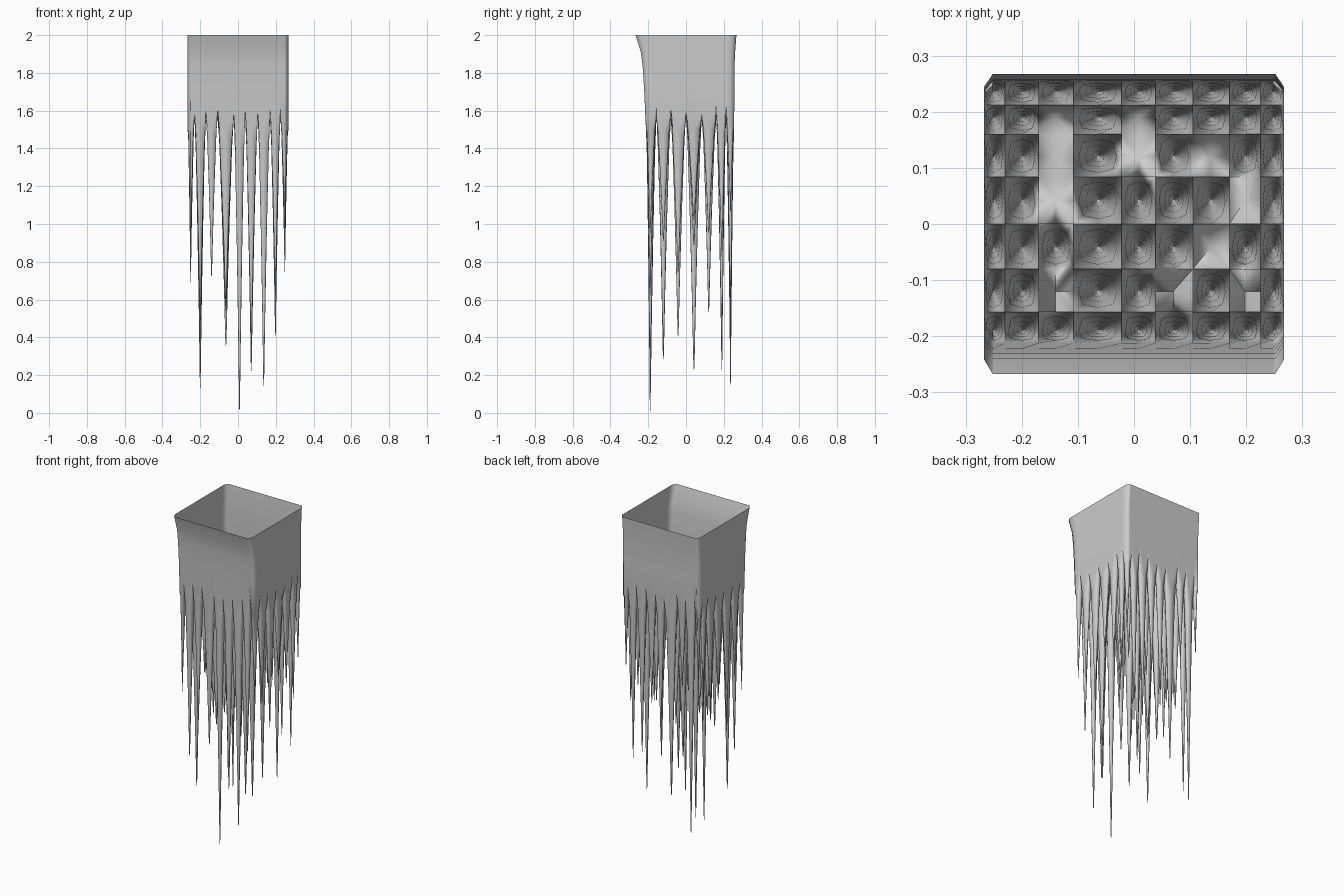
import bpy, bmesh, math, random

if "Cube" in bpy.data.objects:
    bpy.data.objects.remove(bpy.data.objects["Cube"])
random.seed(4)

# grid of icicle cells (boundaries and tip positions)
XB = [-.267, -.23, -.17, -.108, -.022, .038, .105, .17, .225, .267]
YB = [-.212, -.157, -.08, 0, .084, .16, .212, .255]
XT = [-.251, -.2, -.14, -.064, .008, .07, .136, .198, .248]
YT = [-.19, -.12, -.042, .042, .12, .19, .236]
NX, NY = len(XT), len(YT)

# known tip heights, keyed by (column, row)
TIPS = {(0, 0): .88, (1, 0): .49, (2, 0): .72, (3, 0): .6, (4, 0): 0, (5, 0): .36,
        (6, 0): .14, (7, 0): .62, (8, 0): .95, (1, 1): .28, (6, 1): .31, (5, 3): .22,
        (8, 2): .74, (7, 2): .4, (6, 5): .3, (7, 6): .5, (8, 6): 1.06, (1, 5): .22,
        (3, 4): .53, (3, 6): .35, (1, 6): .13, (0, 2): .68}
# cells that are only shallow hollows
SHALLOW = {(2, 5), (2, 4), (2, 3), (4, 5), (4, 4), (6, 4), (7, 3), (6, 2),
           (5, 1), (7, 1), (2, 1)}

bm = bmesh.new()
cache = {}


def node(i, j):
    """Shared ridge vertex on a half-step lattice: even = cell corner, odd = edge middle."""
    if (i, j) not in cache:
        def pos(k, B, T):
            return B[k // 2] if k % 2 == 0 else T[k // 2]
        x, y = pos(i, XB, XT), pos(j, YB, YT)
        edge_x, edge_y = i in (0, 2 * NX), j in (0, 2 * NY)
        corner = i % 2 == 0 and j % 2 == 0
        touching = {((i - a) // 2, (j - b) // 2) for a in (0, 1) for b in (0, 1)}
        if edge_x and edge_y:
            x, y, z = x * .95, y * .99, 1.5
        elif edge_x or edge_y:
            z = random.uniform(1.59, 1.66) if corner else 1.5
        elif len(touching & SHALLOW) > 1:
            z = 1.55                                   # neighbouring hollows join up
        else:
            z = random.uniform(1.62, 1.7) if corner else random.uniform(1.55, 1.61)
        cache[i, j] = bm.verts.new((x, y, z))
    return cache[i, j]


def bridge(a, b):
    for k in range(len(a)):
        m = (k + 1) % len(a)
        bm.faces.new((a[k], b[k], b[m], a[m]))


def fan(ring, tip):
    for k in range(len(ring)):
        bm.faces.new((ring[k], tip, ring[(k + 1) % len(ring)]))


AROUND = [(0, 0), (1, 0), (2, 0), (2, 1), (2, 2), (1, 2), (0, 2), (0, 1)]

# hollow icicles hanging from every cell
for c in range(NX):
    for r in range(NY):
        rim = [node(2 * c + a, 2 * r + b) for a, b in AROUND]
        tx, ty = XT[c], YT[r]
        if (c, r) in SHALLOW:
            fan(rim, bm.verts.new((tx, ty, 1.53)))
            continue
        outer = c in (0, NX - 1)
        tz = TIPS.get((c, r), random.uniform(.8, 1.15) if outer else random.uniform(.55, 1.05))
        prev = rim
        for t, s in ((.14, .78), (.42, .5), (.72, .25), (.98, .07)):
            z = 1.58 + (tz - 1.58) * t
            ring = []
            for k, v in enumerate(rim):
                q = s * (.8 if k % 2 == 0 else 1)      # pull corners in: square to round
                ring.append(bm.verts.new((tx + (v.co.x - tx) * q, ty + (v.co.y - ty) * q, z)))
            bridge(prev, ring)
            prev = ring
        fan(prev, bm.verts.new((tx, ty, tz)))

# four walls rising to the open, flared top
border = ([(i, 0) for i in range(2 * NX)] + [(2 * NX, j) for j in range(2 * NY)]
          + [(i, 2 * NY) for i in range(2 * NX, 0, -1)] + [(0, j) for j in range(2 * NY, 0, -1)])
prev = [node(i, j) for i, j in border]
base = [v.co.copy() for v in prev]
for z, front, back in ((1.72, -.222, .256), (1.84, -.23, .257), (1.91, -.239, .26), (2, -.267, .267)):
    ring = []
    for (i, j), p in zip(border, base):
        f = (p.y - YB[0]) / (YB[-1] - YB[0])
        if j in (0, 2 * NY):
            f = j / (2 * NY)
        x = p.x
        if i in (0, 2 * NX):
            x = math.copysign(.252 if j in (0, 2 * NY) else .267, x)
        ring.append(bm.verts.new((x, front + (back - front) * f, z)))
    bridge(ring, prev)
    prev = ring

mesh = bpy.data.meshes.new("icicle_block")
bm.to_mesh(mesh)
bm.free()
obj = bpy.data.objects.new("icicle_block", mesh)
bpy.context.collection.objects.link(obj)
bpy.context.view_layer.objects.active = obj
obj.select_set(True)
bpy.ops.object.shade_smooth_by_angle(angle=math.radians(100))
